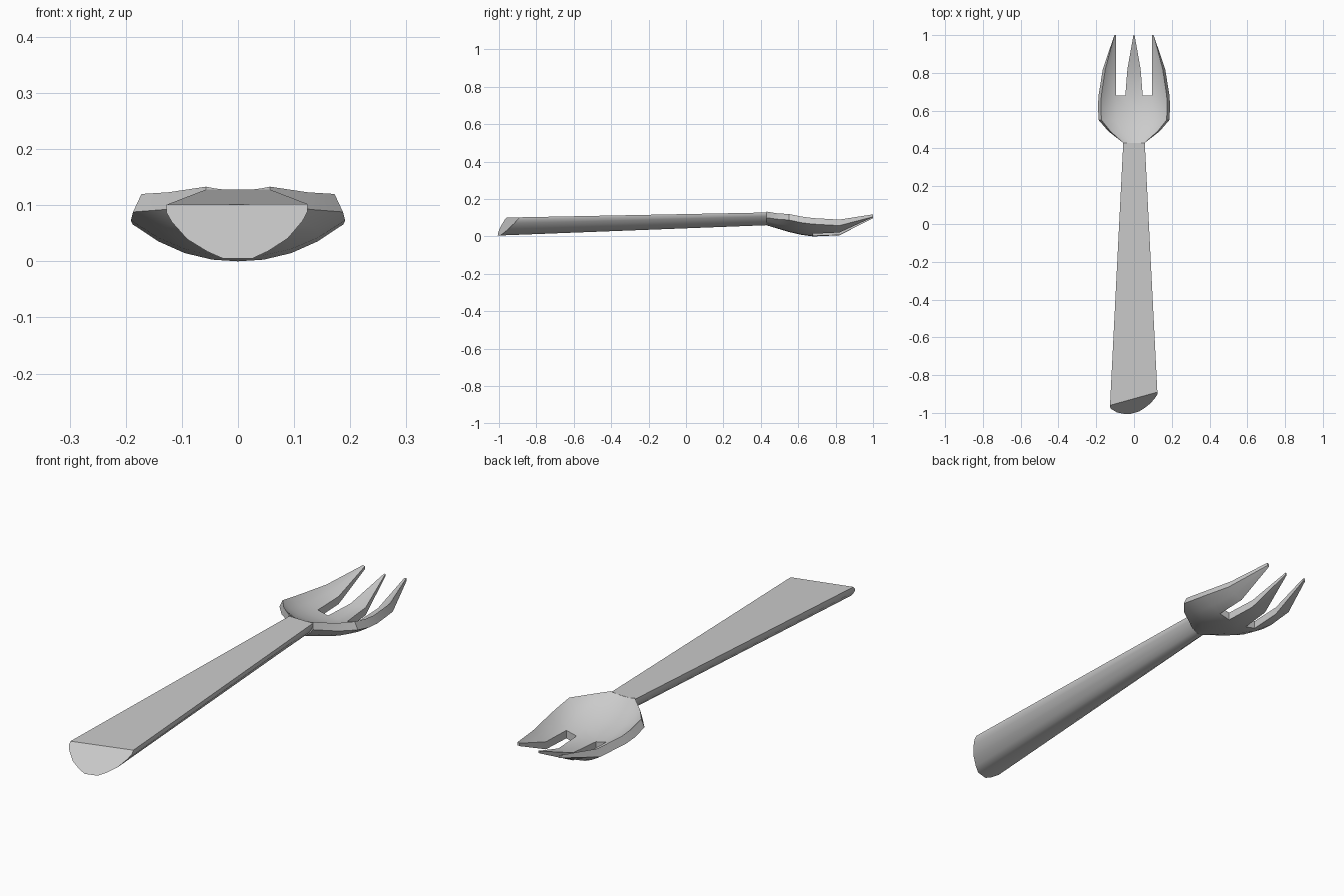
import bpy, bmesh

if "Cube" in bpy.data.objects:
    bpy.data.objects.remove(bpy.data.objects["Cube"])


def finish(name, bm, angle):
    bmesh.ops.recalc_face_normals(bm, faces=bm.faces[:])
    me = bpy.data.meshes.new(name)
    bm.to_mesh(me)
    bm.free()
    ob = bpy.data.objects.new(name, me)
    bpy.context.collection.objects.link(ob)
    bpy.ops.object.select_all(action='DESELECT')
    ob.select_set(True)
    bpy.context.view_layer.objects.active = ob
    bpy.ops.object.shade_smooth_by_angle(angle=angle)
    return ob


# Handle: tapered D section, flat on top, cut off at a slant at the front
NECK = 0.43
half = [(1, 1), (1, .86), (.92, .68), (.7, .36), (.42, .13), (.2, 0)]
section = half + [(-u, v) for u, v in reversed(half)]


def handle_point(u, v, y):
    d = NECK - y
    low, high = .06 - .0385 * d, .128 - .0195 * d
    return (u * (.057 + .0505 * d), y, low + v * (high - low))


bm = bmesh.new()
neck = [bm.verts.new(handle_point(u, v, NECK)) for u, v in section]
end = [bm.verts.new(handle_point(u, v, -1 + .075 * v + .035 * u)) for u, v in section]
n = len(section)
for i in range(n):
    j = (i + 1) % n
    bm.faces.new((neck[i], neck[j], end[j], end[i]))
bm.faces.new(neck)
bm.faces.new(end)
finish("handle", bm, 0.6)

# Bowl and tines: y, half width, centre z, rim z, centre thickness, rim thickness,
# half width of the middle tine, inner edge of the outer tine
stations = [
    (.43, .057, .060, .100, .067, .033, .014, .029),
    (.49, .135, .042, .092, .050, .031, .032, .068),
    (.55, .187, .024, .088, .040, .032, .045, .094),
    (.62, .191, .008, .073, .036, .033, .046, .095),
    (.68, .188, .000, .066, .035, .032, .046, .095),
    (.82, .165, .006, .058, .033, .032, .035, .094),
    (1.0, .104, .098, .105, .010, .013, .003, .094),
]
SLOT_START = 4

bm = bmesh.new()
rows, top_of = [], {}
for y, w, zc, zr, tc, tr, a, b in stations:
    side = [a, b, (b + w) / 2, w]
    row = []
    for x in [-s for s in reversed(side)] + [0] + side:
        f = (abs(x) / w) ** 2.2
        v = bm.verts.new((x, y, zc + (zr - zc) * f))
        row.append(v)
        # the top surface is set in a little at the rim
        inset = .92 if abs(x) == w and .45 < y < .95 else 1
        top_of[v] = bm.verts.new((x * inset, y, v.co.z + tc + (tr - tc) * f))
    rows.append(row)

under = []
for r in range(len(rows) - 1):
    for c in range(8):
        if r >= SLOT_START and c in (2, 5):
            continue  # slots between the tines
        under.append(bm.faces.new((rows[r][c], rows[r][c + 1],
                                   rows[r + 1][c + 1], rows[r + 1][c])))
borders = [e.verts[:] for e in bm.edges if len(e.link_faces) == 1]
for f in under:
    bm.faces.new([top_of[v] for v in reversed(f.verts[:])])
for p, q in borders:
    bm.faces.new((p, q, top_of[q], top_of[p]))
bmesh.ops.delete(bm, geom=[v for v in bm.verts if not v.link_faces], context='VERTS')
finish("bowl_and_tines", bm, 0.6)
